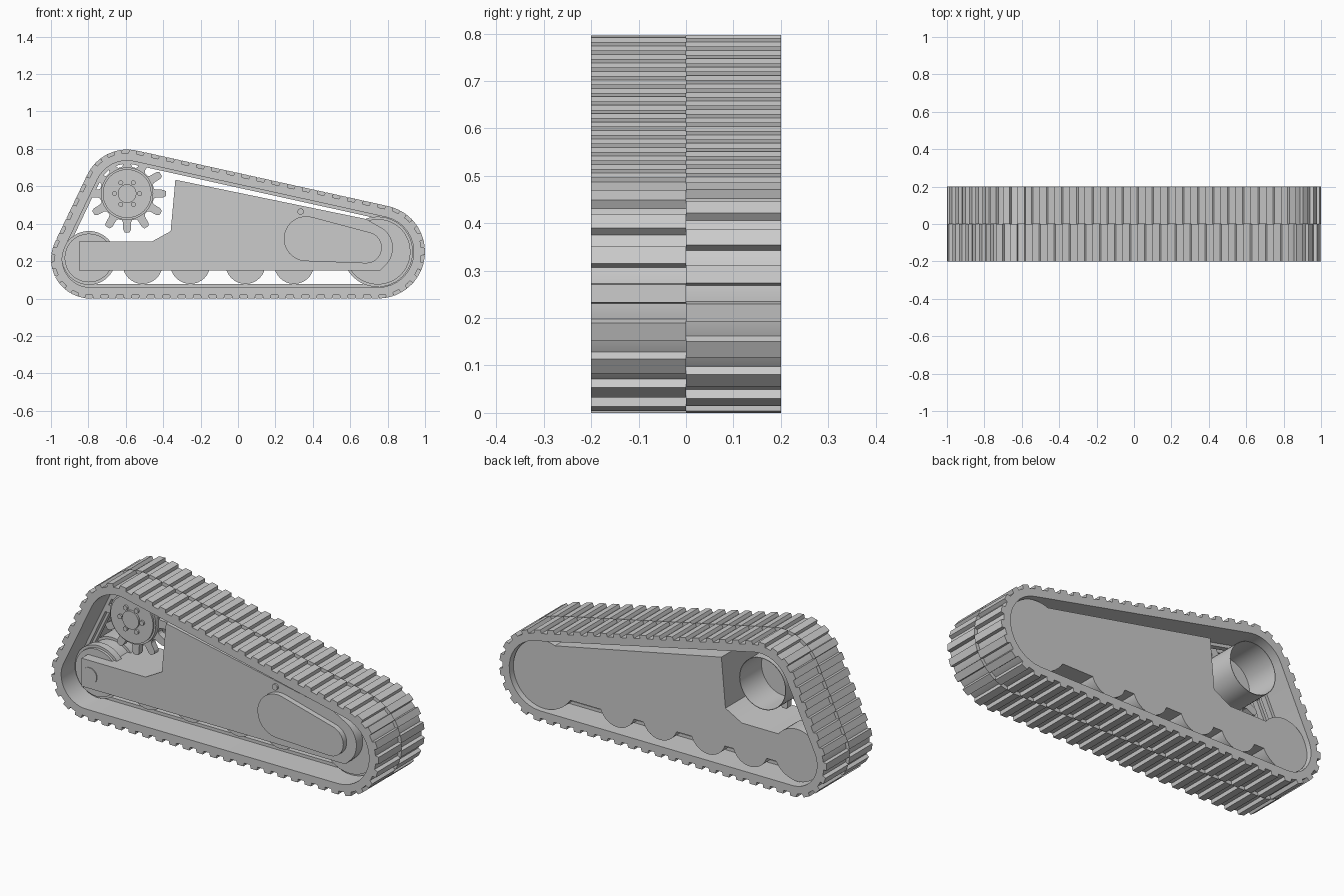
import bpy, bmesh, math
from math import sin, cos, pi, atan2, asin, hypot

cube = bpy.data.objects.get("Cube")
if cube:
    bpy.data.objects.remove(cube, do_unlink=True)

grey = bpy.data.materials.new("plain_grey")
grey.use_nodes = True
colour = (0.6, 0.6, 0.6, 1)
grey.diffuse_color = colour
grey.node_tree.nodes["Principled BSDF"].inputs["Base Color"].default_value = colour


def add_prism(bm, outline, y0, y1, inner=None):
    """Extrude an x-z outline along y, or a ring when an inner outline is given."""
    n = len(outline)
    front, back = ([bm.verts.new((x, y, z)) for x, z in outline] for y in (y0, y1))
    if inner is None:
        bm.faces.new(front)
        bm.faces.new(back)
    else:
        in_front, in_back = ([bm.verts.new((x, y, z)) for x, z in inner] for y in (y0, y1))
    for i in range(n):
        j = (i + 1) % n
        bm.faces.new((front[i], front[j], back[j], back[i]))
        if inner is not None:
            bm.faces.new((in_front[i], in_front[j], in_back[j], in_back[i]))
            bm.faces.new((front[i], front[j], in_front[j], in_front[i]))
            bm.faces.new((back[i], back[j], in_back[j], in_back[i]))


def finish(name, bm, smooth=True):
    bmesh.ops.recalc_face_normals(bm, faces=bm.faces)
    mesh = bpy.data.meshes.new(name)
    bm.to_mesh(mesh)
    bm.free()
    obj = bpy.data.objects.new(name, mesh)
    bpy.context.collection.objects.link(obj)
    mesh.materials.append(grey)
    if smooth:
        bpy.ops.object.select_all(action='DESELECT')
        obj.select_set(True)
        bpy.context.view_layer.objects.active = obj
        bpy.ops.object.shade_smooth_by_angle(angle=math.radians(30))
    return obj


def prism(name, outline, y0, y1, inner=None, smooth=True):
    bm = bmesh.new()
    add_prism(bm, outline, y0, y1, inner)
    return finish(name, bm, smooth)


def arc(cx, cz, r, a0=0, a1=2 * pi, n=48, closed=True):
    count = n if closed else n + 1
    return [(cx + r * cos(a0 + (a1 - a0) * i / n),
             cz + r * sin(a0 + (a1 - a0) * i / n)) for i in range(count)]


# Belt path around three circles (x, z, outer radius), counter-clockwise
CORNERS = [(-0.79, 0.21, 0.21), (0.75, 0.25, 0.25), (-0.593, 0.561, 0.236)]


def tangent_normals(circles):
    normals = []
    for i, (x, z, r) in enumerate(circles):
        x2, z2, r2 = circles[(i + 1) % len(circles)]
        normals.append(atan2(z2 - z, x2 - x) - pi / 2 + asin((r - r2) / hypot(x2 - x, z2 - z)))
    return normals


def belt(circles, depth=0, n=16):
    """Outline wrapped round the circles, shrunk inward by depth."""
    normals = tangent_normals(circles)
    points = []
    for i, (x, z, r) in enumerate(circles):
        a0, a1 = normals[i - 1], normals[i]
        points += arc(x, z, r - depth, a0, a0 + (a1 - a0) % (2 * pi), n, False)
    return points


# Track band with two guide ribs inside
GROOVE = 0.019
prism("track_band", belt(CORNERS, GROOVE), -0.2, 0.2, belt(CORNERS, 0.06))
for name, y in (("front_guide_rib", -0.045), ("back_guide_rib", 0.015)):
    prism(name, belt(CORNERS, 0.059), y, y + 0.03, belt(CORNERS, 0.077))

# Pieces of the path with their lengths, for spacing the tread bars
normals = tangent_normals(CORNERS)
pieces = []
for i, (x, z, r) in enumerate(CORNERS):
    a0, sweep = normals[i - 1], (normals[i] - normals[i - 1]) % (2 * pi)
    x2, z2, r2 = CORNERS[(i + 1) % 3]
    straight = math.sqrt(hypot(x2 - x, z2 - z) ** 2 - (r - r2) ** 2)
    pieces += [(sweep * r, x, z, r, a0, sweep), (straight, x, z, r, normals[i], 0)]
total = sum(p[0] for p in pieces)


def point_at(s, depth):
    s %= total
    for length, x, z, r, a, sweep in pieces:
        if s <= length:
            break
        s -= length
    if sweep:
        a, s = a + sweep * s / length, 0
    return (x + (r - depth) * cos(a) - s * sin(a), z + (r - depth) * sin(a) + s * cos(a))


# Tread bars, the two halves staggered by half a pitch
BARS = 58
pitch = total / BARS
for name, y0, y1, shift in (("front_tread_bars", -0.2, 0, 0.55), ("back_tread_bars", 0, 0.2, 1.05)):
    bm = bmesh.new()
    for i in range(BARS):
        s = (i + shift) * pitch
        add_prism(bm, [point_at(s - 0.024, GROOVE + 0.004), point_at(s + 0.024, GROOVE + 0.004),
                       point_at(s + 0.019, 0), point_at(s - 0.019, 0)], y0, y1)
    finish(name, bm, False)

# Side frame with rounded nose
frame = [(-0.85, 0.15), (0.76, 0.15)]
frame += arc(0.70, 0.27, 0.128, -0.75, 0.95, 14, False)
frame += [(0.685, 0.425), (-0.335, 0.635), (-0.36, 0.36), (-0.46, 0.305), (-0.85, 0.305)]
BACK = 0.17
prism("side_frame", frame, -0.15, BACK)

# Raised cover, pin and axle cap on the frame
prism("frame_cover", belt([(0.365, 0.32, 0.12), (0.685, 0.272, 0.084)]), -0.18, -0.149)
prism("frame_pin", arc(0.335, 0.465, 0.017, n=16), -0.16, -0.149)
prism("axle_cap", arc(-0.8, 0.222, 0.045, n=24), -0.155, -0.149)

# Stepped end wheels and road wheels, flush with the back of the frame
for name, x, z, r, step, y0 in (("tail_wheel", -0.797, 0.217, 0.144, 0.014, -0.08),
                                ("nose_wheel", 0.747, 0.25, 0.188, 0.013, -0.08)):
    prism(name + "_front", arc(x, z, r), y0, -0.04)
    prism(name + "_groove", arc(x, z, r - step), y0 - 0.015, 0.041)
    prism(name + "_back", arc(x, z, r), 0.04, BACK)
for number, x in enumerate((-0.51, -0.255, 0.04, 0.30), 1):
    prism("road_wheel_%d" % number, arc(x, 0.185, 0.107, n=32), -0.06, BACK)

# Drive sprocket: toothed disc, hub, bolts and hollow drum
SX, SZ = CORNERS[2][:2]
TEETH = 12
teeth = []
for t in range(TEETH):
    centre = -pi / 2 + t * 2 * pi / TEETH
    for r, da in ((0.145, -0.19), (0.155, -0.14), (0.195, -0.105), (0.208, -0.06),
                  (0.208, 0.06), (0.195, 0.105), (0.155, 0.14), (0.145, 0.19)):
        teeth.append((SX + r * cos(centre + da), SZ + r * sin(centre + da)))
prism("sprocket_teeth", teeth, -0.045, -0.01, smooth=False)
prism("sprocket_hub", arc(SX, SZ, 0.14), -0.07, -0.02)
prism("sprocket_hub_face", arc(SX, SZ, 0.13), -0.08, -0.069)
prism("hub_boss", arc(SX, SZ, 0.05, n=24), -0.092, -0.079)
bm = bmesh.new()
for x, z in arc(SX, SZ, 0.067, n=6):
    add_prism(bm, arc(x, z, 0.013, n=12), -0.091, -0.079)
finish("hub_bolts", bm)
prism("drive_drum", arc(SX, SZ, 0.142), -0.02, 0.18, arc(SX, SZ, 0.139))
